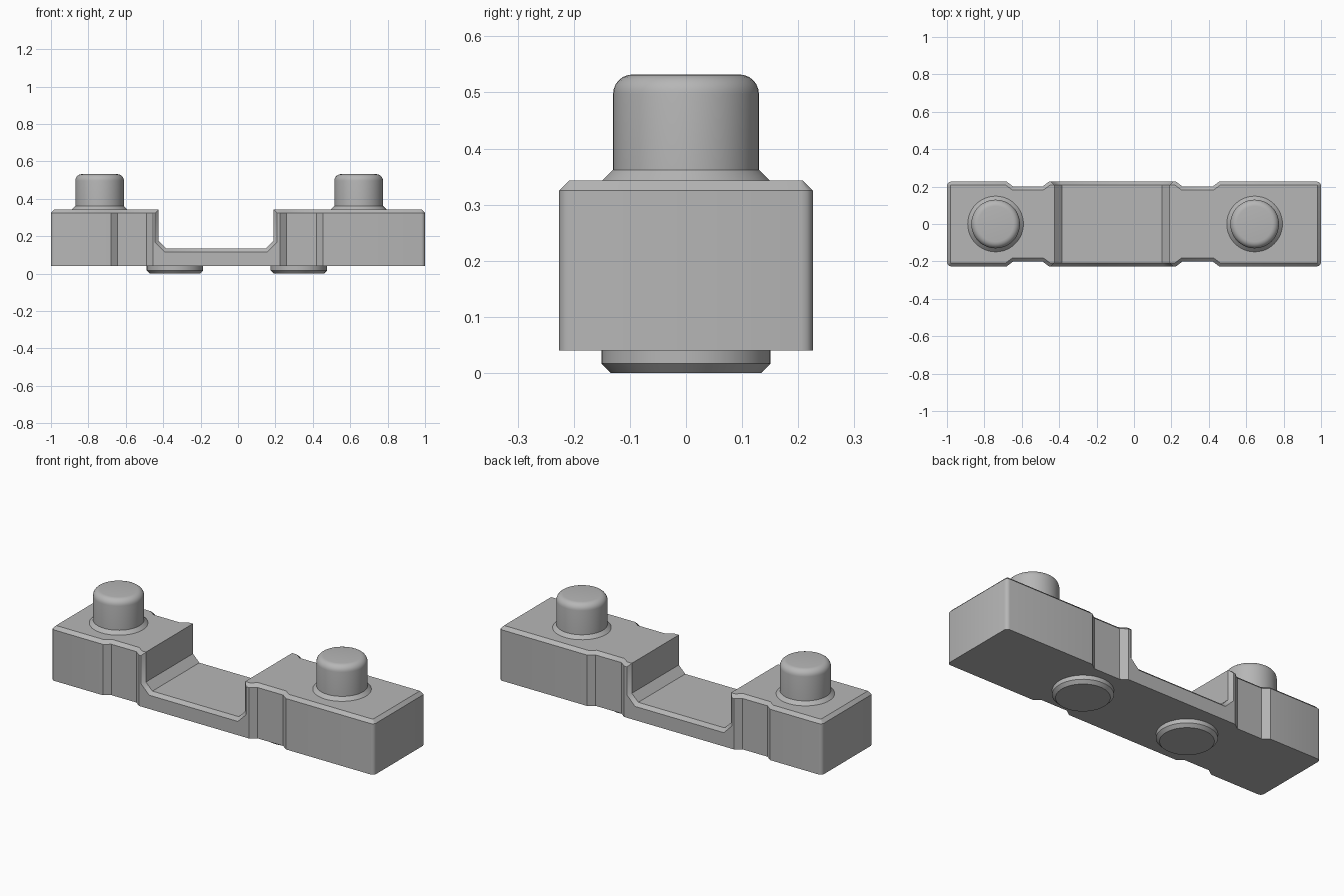
import bpy, bmesh, math

cube = bpy.data.objects.get("Cube")
if cube:
    bpy.data.objects.remove(cube, do_unlink=True)

# Single grey plastic
grey = bpy.data.materials.new("grey")
grey.use_nodes = True
grey.diffuse_color = (0.47, 0.47, 0.47, 1)
grey.node_tree.nodes["Principled BSDF"].inputs["Base Color"].default_value = grey.diffuse_color

END, HALF, BOTTOM, TOP = 1.0, 0.226, 0.04, 0.343
RECESS, CHAMFER, ROUND = 0.2, 0.018, 0.02


def add_object(name, bm):
    bmesh.ops.recalc_face_normals(bm, faces=bm.faces[:])
    mesh = bpy.data.meshes.new(name)
    bm.to_mesh(mesh)
    bm.free()
    mesh.materials.append(grey)
    obj = bpy.data.objects.new(name, mesh)
    bpy.context.collection.objects.link(obj)
    return obj


def smooth(obj):
    bpy.ops.object.select_all(action='DESELECT')
    obj.select_set(True)
    bpy.context.view_layer.objects.active = obj
    bpy.ops.object.shade_smooth_by_angle(angle=math.radians(32))


def prism(name, points, offset):
    bm = bmesh.new()
    face = bm.faces.new([bm.verts.new(p) for p in points])
    moved = bmesh.ops.extrude_face_region(bm, geom=[face])["geom"]
    bmesh.ops.translate(bm, vec=offset, verts=[v for v in moved if isinstance(v, bmesh.types.BMVert)])
    return add_object(name, bm)


def lathe(name, x, profile, steps=48):
    bm = bmesh.new()
    verts = [bm.verts.new((r, 0, z)) for r, z in profile]
    edges = [bm.edges.new(pair) for pair in zip(verts, verts[1:])]
    bmesh.ops.spin(bm, geom=verts + edges, cent=(0, 0, 0), axis=(0, 0, 1),
                   angle=math.tau, steps=steps)
    bmesh.ops.remove_doubles(bm, verts=bm.verts[:], dist=0.0001)
    obj = add_object(name, bm)
    obj.location.x = x
    smooth(obj)


# Plan outline: rounded ends and two shallow recesses along each long side
def corner(sx, sy):
    arc = [math.radians(30 * i) for i in range(4)]
    pts = [(sx * (END - ROUND + ROUND * math.cos(a)),
            sy * (HALF - ROUND + ROUND * math.sin(a))) for a in arc]
    return pts if sx < 0 else pts[::-1]


def side(sy):
    pts = corner(-1, sy)
    for outer_a, inner_a, inner_b, outer_b in ((-0.68, -0.645, -0.49, -0.455),
                                               (0.225, 0.26, 0.42, 0.455)):
        pts += [(outer_a, sy * HALF), (inner_a, sy * RECESS),
                (inner_b, sy * RECESS), (outer_b, sy * HALF)]
    return pts + corner(1, sy)


outline = side(-1) + side(1)[::-1]
body = prism("body", [(x, y, BOTTOM) for x, y in outline], (0, 0, TOP - BOTTOM))

# Central channel with sloped feet on its walls
channel = [(-0.425, 0.5), (-0.425, 0.175), (-0.385, 0.135),
           (0.15, 0.135), (0.19, 0.175), (0.19, 0.5)]
cutter = prism("channel_cutter", [(x, -0.4, z) for x, z in channel], (0, 0.8, 0))
cutter.hide_render = True
cut = body.modifiers.new("channel", 'BOOLEAN')
cut.operation = 'DIFFERENCE'
cut.solver = 'EXACT'
cut.object = cutter
bpy.ops.object.select_all(action='DESELECT')
body.select_set(True)
bpy.context.view_layer.objects.active = body
bpy.ops.object.modifier_apply(modifier=cut.name)
bpy.data.objects.remove(cutter, do_unlink=True)


# Chamfer the rim of the upper surface and the foot of the front recesses
def is_wall(f):
    return abs(f.normal.z) < 0.1 and (abs(f.normal.y) > 0.1 or abs(f.calc_center_median().x) > 0.98)


def is_upper(f):
    return abs(f.normal.y) < 0.1 and f.normal.z > -0.5 and not is_wall(f)


def is_recess_foot(e):
    return all(v.co.y < 0 and abs(v.co.y + RECESS) < 0.001 and v.co.z < BOTTOM + 0.001 for v in e.verts)


bm = bmesh.new()
bm.from_mesh(body.data)
bm.normal_update()
rim = []
for e in bm.edges:
    if len(e.link_faces) == 2:
        a, b = e.link_faces
        if (is_wall(a) and is_upper(b)) or (is_wall(b) and is_upper(a)) or is_recess_foot(e):
            rim.append(e)
bmesh.ops.bevel(bm, geom=rim, offset=CHAMFER, offset_type='OFFSET', segments=1,
                affect='EDGES', clamp_overlap=False)
bm.to_mesh(body.data)
bm.free()
smooth(body)

# Upper pegs: flared base and rounded top edge
R, PEG_TOP, FILLET = 0.13, 0.532, 0.035
peg = [(0, TOP - 0.01), (0.149, TOP - 0.01), (0.149, TOP), (R, 0.362)]
for i in range(7):
    a = math.radians(15 * i)
    peg.append((R - FILLET + FILLET * math.cos(a), PEG_TOP - FILLET + FILLET * math.sin(a)))
peg.append((0, PEG_TOP))
lathe("right_peg", -0.74, peg)
lathe("left_peg", 0.645, peg)

# Underside feet: short chamfered discs
foot = [(0, 0), (0.134, 0), (0.151, 0.017), (0.151, 0.045), (0, 0.045)]
lathe("right_foot", -0.337, foot)
lathe("left_foot", 0.325, foot)
